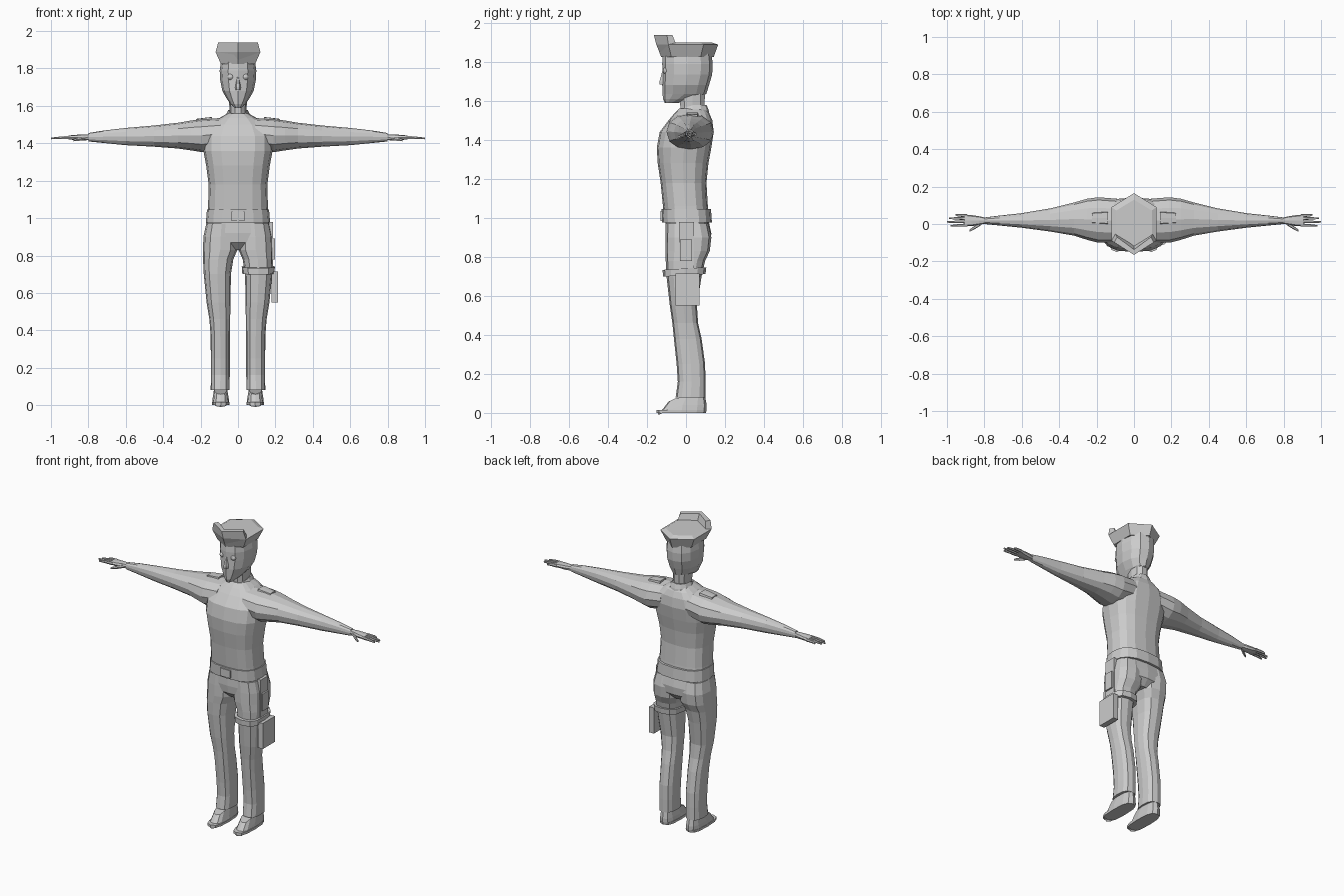
import bpy, bmesh, math
from mathutils import Vector

if "Cube" in bpy.data.objects:
    bpy.data.objects.remove(bpy.data.objects["Cube"])

grey = bpy.data.materials.new("plain_grey")
grey.diffuse_color = (0.6, 0.6, 0.6, 1)
grey.use_nodes = True
grey.node_tree.nodes["Principled BSDF"].inputs["Base Color"].default_value = grey.diffuse_color


def finish(name, bm):
    bmesh.ops.recalc_face_normals(bm, faces=bm.faces)
    me = bpy.data.meshes.new(name)
    bm.to_mesh(me)
    bm.free()
    me.materials.append(grey)
    ob = bpy.data.objects.new(name, me)
    bpy.context.collection.objects.link(ob)
    return ob


def loft(name, sections, axis='z', n=12, power=0.85, tweak=None):
    """Skin rings (t, a0, a1, b0, b1); a,b = x,y along z or y,z along x."""
    bm = bmesh.new()
    rings = []
    for t, a0, a1, b0, b1 in sections:
        ring = []
        for i in range(n):
            w = 2 * math.pi * i / n
            c, s = math.cos(w), math.sin(w)
            a = (a0 + a1) / 2 + (a1 - a0) / 2 * math.copysign(abs(c) ** power, c)
            b = (b0 + b1) / 2 + (b1 - b0) / 2 * math.copysign(abs(s) ** power, s)
            p = Vector((a, b, t) if axis == 'z' else (t, a, b))
            ring.append(bm.verts.new(tweak(p) if tweak else p))
        rings.append(ring)
    for r, q in zip(rings, rings[1:]):
        for i in range(n):
            j = (i + 1) % n
            bm.faces.new((r[i], r[j], q[j], q[i]))
    bm.faces.new(rings[0])
    bm.faces.new(rings[-1])
    return finish(name, bm)


def prism(name, outline, lo, hi, axis):
    """Extrude a 2D outline along x ((y,z) points) or z ((x,y) points)."""
    bm = bmesh.new()
    def pt(p, d):
        return (d, p[0], p[1]) if axis == 'x' else (p[0], p[1], d)
    a = [bm.verts.new(pt(p, lo)) for p in outline]
    b = [bm.verts.new(pt(p, hi)) for p in outline]
    bm.faces.new(a)
    bm.faces.new(b)
    for i in range(len(a)):
        j = (i + 1) % len(a)
        bm.faces.new((a[i], a[j], b[j], b[i]))
    return finish(name, bm)


def box(name, x0, x1, y0, y1, z0, z1):
    return prism(name, [(x0, y0), (x1, y0), (x1, y1), (x0, y1)], z0, z1, 'z')


def mirror(ob):
    """Join a mirrored copy across x = 0."""
    bm = bmesh.new()
    bm.from_mesh(ob.data)
    dup = bmesh.ops.duplicate(bm, geom=bm.verts[:] + bm.edges[:] + bm.faces[:])["geom"]
    for v in dup:
        if isinstance(v, bmesh.types.BMVert):
            v.co.x *= -1
    bmesh.ops.reverse_faces(bm, faces=[f for f in dup if isinstance(f, bmesh.types.BMFace)])
    bm.to_mesh(ob.data)
    bm.free()


# Jacket body and hem band
loft("jacket", [(0.98, -.165, .165, -.11, .12), (1.06, -.16, .16, -.118, .112),
                (1.18, -.157, .157, -.13, .105), (1.28, -.17, .17, -.145, .115),
                (1.36, -.185, .185, -.15, .13), (1.44, -.185, .185, -.135, .142),
                (1.50, -.15, .15, -.09, .135), (1.535, -.10, .10, -.06, .12),
                (1.56, -.055, .055, -.035, .10)], n=16, power=0.75)
loft("hem_band", [(0.975, -.172, .172, -.122, .133), (1.045, -.166, .166, -.125, .128)],
     n=16, power=0.75)
box("hem_tab", -.035, .035, -.13, -.11, .985, 1.035)

# Sleeves
mirror(loft("sleeves", [(.09, -.10, .135, 1.37, 1.535), (.19, -.10, .143, 1.352, 1.53),
                        (.25, -.085, .135, 1.362, 1.522), (.32, -.062, .115, 1.372, 1.51),
                        (.45, -.04, .083, 1.382, 1.495), (.60, -.02, .058, 1.39, 1.482),
                        (.72, -.008, .045, 1.402, 1.468), (.80, 0, .035, 1.41, 1.455)],
            'x', 12, .9))

# Hands: palm, four fingers and a thumb
mirror(loft("palms", [(.785, .004, .032, 1.418, 1.448), (.83, -.004, .042, 1.415, 1.448),
                      (.87, -.012, .048, 1.418, 1.445), (.905, -.012, .05, 1.42, 1.442)],
            'x', 8, .7))
for name, y, yt, tip in [("little_fingers", .044, .05, .955), ("ring_fingers", .029, .031, .99),
                         ("middle_fingers", .012, .011, 1.0), ("index_fingers", -.005, -.01, .982)]:
    mirror(loft(name, [(.89, y - .008, y + .008, 1.421, 1.441),
                       (.94, (y + yt) / 2 - .007, (y + yt) / 2 + .007, 1.422, 1.438),
                       (tip, yt - .004, yt + .004, 1.421, 1.431)], 'x', 6))
mirror(loft("thumbs", [(.815, -.004, .015, 1.42, 1.44), (.85, -.027, -.008, 1.412, 1.432),
                       (.88, -.042, -.03, 1.41, 1.423)], 'x', 6))

# Shoulder straps, tilted with the shoulder
def strap_slope(p):
    return Vector((p.x, p.y, p.z - (p.x - .18) * .12))
mirror(loft("shoulder_straps", [(.14, .0, .065, 1.51, 1.536), (.225, .005, .06, 1.51, 1.536)],
            'x', 8, .3, strap_slope))

# Neck and collar, the collar dipping at the throat
loft("neck", [(1.50, -.05, .05, -.03, .10), (1.57, -.045, .045, -.032, .098),
              (1.66, -.05, .05, -.035, .10)], n=10)
def collar_dip(p):
    return Vector((p.x, p.y, p.z - max(0, .02 - p.y) * .55))
loft("collar", [(1.52, -.073, .073, -.058, .122), (1.55, -.066, .066, -.052, .117),
                (1.578, -.052, .052, -.038, .106)], n=12, tweak=collar_dip)

# Head with nose and eyes
loft("head", [(1.588, -.018, .018, -.108, -.045), (1.61, -.04, .04, -.118, .04),
              (1.635, -.058, .058, -.12, .104), (1.68, -.084, .084, -.122, .118),
              (1.735, -.095, .095, -.12, .134), (1.79, -.098, .098, -.122, .137),
              (1.845, -.09, .09, -.118, .13)], n=12, power=.9)
loft("nose", [(1.685, -.014, .014, -.137, -.10), (1.70, -.015, .015, -.138, -.10),
              (1.755, -.006, .006, -.122, -.10)], n=6)
bm = bmesh.new()
bmesh.ops.create_uvsphere(bm, u_segments=10, v_segments=6, radius=.017)
for v in bm.verts:
    v.co += Vector((.04, -.102, 1.755))
mirror(finish("eyes", bm))

# Six-sided cap, flared crown with a bevelled top
def hexagon(w, side, front, back):
    return [(0, front), (w, -side), (w, side), (0, back), (-w, side), (-w, -side)]

def hex_stack(name, levels):
    bm = bmesh.new()
    rings = [[bm.verts.new((x, y, z)) for x, y in hexagon(w, s, f, b)] for z, w, s, f, b in levels]
    for r, q in zip(rings, rings[1:]):
        for i in range(6):
            j = (i + 1) % 6
            bm.faces.new((r[i], r[j], q[j], q[i]))
    bm.faces.new(rings[0])
    bm.faces.new(rings[-1])
    finish(name, bm)
hex_stack("cap", [(1.825, .092, .075, -.128, .142), (1.888, .12, .09, -.15, .165),
                  (1.90, .095, .072, -.125, .13)])

# Raised chevron at the front of the cap
bm = bmesh.new()
rows = []
for z, w, ys, yf, t in [(1.83, .088, -.073, -.129, .025), (1.888, .12, -.09, -.152, .04),
                        (1.938, .106, -.098, -.165, .028)]:
    rows.append([bm.verts.new(p) for p in [(-w, ys, z), (0, yf, z), (w, ys, z),
                                           (w * .85, ys + t, z), (0, yf + t, z),
                                           (-w * .85, ys + t, z)]])
for r, q in zip(rows, rows[1:]):
    for i in range(6):
        j = (i + 1) % 6
        bm.faces.new((r[i], r[j], q[j], q[i]))
for r in (rows[0], rows[-1]):
    bm.faces.new((r[0], r[1], r[4], r[5]))
    bm.faces.new((r[1], r[2], r[3], r[4]))
finish("cap_front", bm)

# Trousers: seat and two legs
loft("trouser_seat", [(.99, -.165, .165, -.104, .115), (.92, -.178, .178, -.106, .13),
                      (.87, -.15, .15, -.10, .125), (.83, -.05, .05, -.06, .09)],
     n=16, power=.75)
mirror(loft("trouser_legs", [(.97, .005, .17, -.104, .115), (.90, 0, .185, -.106, .13),
                             (.83, .003, .187, -.106, .122), (.78, .025, .187, -.104, .098),
                             (.70, .038, .183, -.10, .08), (.55, .04, .168, -.083, .056),
                             (.46, .042, .153, -.07, .062), (.38, .043, .147, -.062, .08),
                             (.25, .043, .145, -.048, .098), (.16, .044, .145, -.042, .10),
                             (.08, .045, .146, -.053, .10)], n=12, power=.75))

# Shoes with soles
def shoe_slope(p):
    drop = max(0, -.03 - p.y) * .45 if p.z > .03 else 0
    return Vector((p.x, p.y, p.z - drop))
mirror(loft("shoes", [(.012, .047, .137, -.147, .105), (.04, .05, .135, -.142, .106),
                      (.085, .058, .128, -.09, .098)], n=12, power=.7, tweak=shoe_slope))
mirror(loft("soles", [(0, .046, .138, -.15, .102), (.016, .045, .139, -.15, .106)], n=12, power=.7))

# Thigh strap and holster on one leg
def strap_tilt(p):
    return Vector((p.x, p.y, p.z + (p.y + .01) * .06))
loft("thigh_strap", [(.705, .022, .195, -.118, .10), (.74, .02, .197, -.12, .104)],
     n=12, power=.7, tweak=strap_tilt)
box("holster_hanger", .165, .187, -.036, .04, .70, .98)
box("holster_grip", .17, .197, -.03, .03, .78, .89)
box("holster", .18, .215, -.055, .07, .55, .715)
